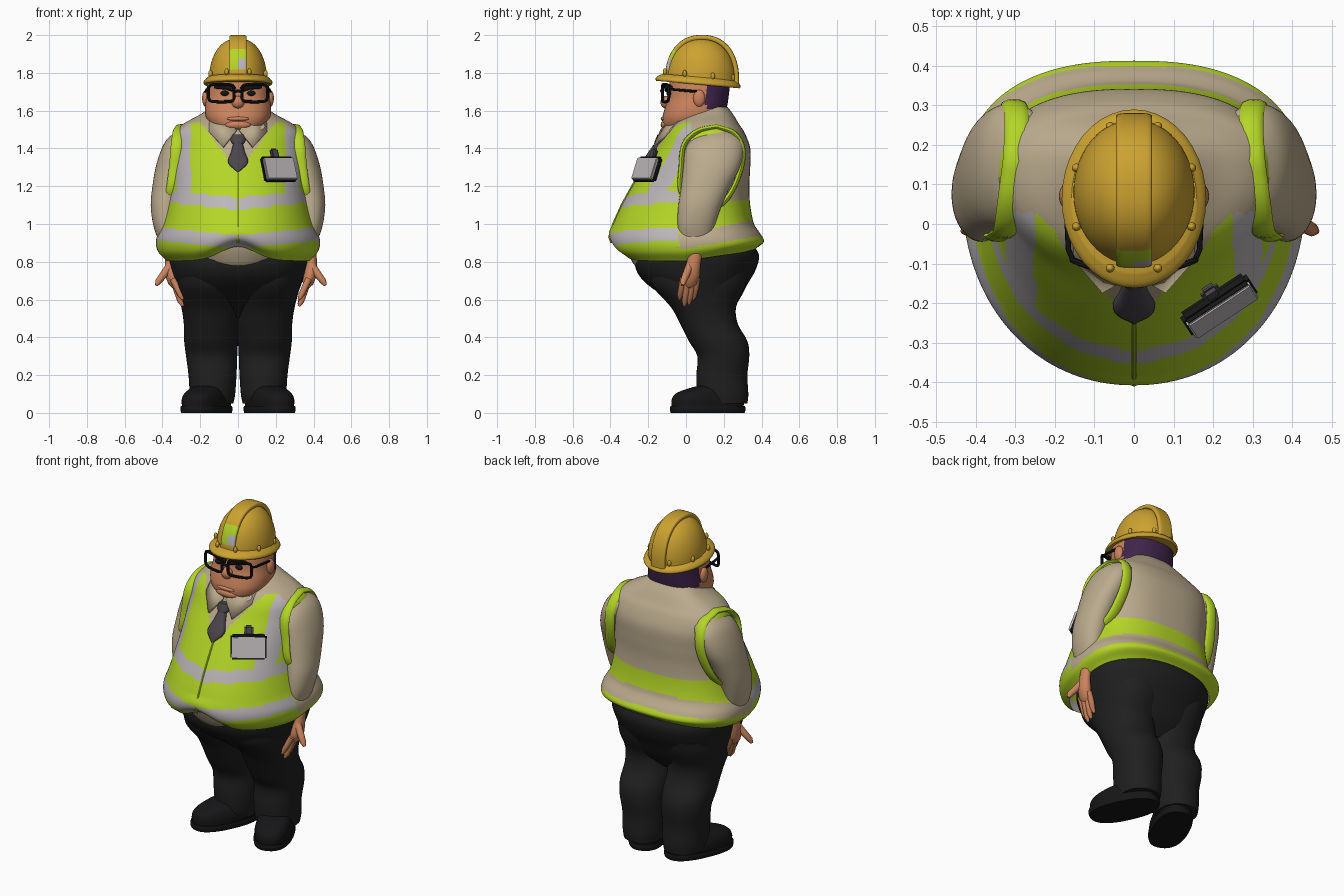
import bpy, bmesh, math
from mathutils import Vector, Matrix

cube = bpy.data.objects.get("Cube")
if cube:
    bpy.data.objects.remove(cube, do_unlink=True)


def material(name, r, g, b):
    m = bpy.data.materials.new(name)
    m.use_nodes = True
    m.diffuse_color = (r, g, b, 1)
    bsdf = m.node_tree.nodes["Principled BSDF"]
    bsdf.inputs["Base Color"].default_value = (r, g, b, 1)
    bsdf.inputs["Roughness"].default_value = 0.7
    return m


LIME = material("lime", 0.46, 0.67, 0.02)
KHAKI = material("khaki", 0.50, 0.41, 0.27)
SILVER = material("silver_grey", 0.50, 0.47, 0.48)
BLACK = material("trouser_black", 0.014, 0.014, 0.014)
SHOE = material("shoe_black", 0.008, 0.008, 0.009)
YELLOW = material("helmet_yellow", 0.60, 0.36, 0.03)
SKIN = material("skin", 0.60, 0.23, 0.11)
HAIR = material("purple_hair", 0.05, 0.018, 0.07)
TIE = material("tie_grey", 0.07, 0.06, 0.07)


def build(name, bm, mats, rule=None):
    bmesh.ops.recalc_face_normals(bm, faces=bm.faces)
    if rule:
        for f in bm.faces:
            f.material_index = mats.index(rule(f.calc_center_median()))
    me = bpy.data.meshes.new(name)
    bm.to_mesh(me)
    bm.free()
    for m in mats:
        me.materials.append(m)
    me.shade_smooth()
    me.set_sharp_from_angle(angle=math.radians(40))
    ob = bpy.data.objects.new(name, me)
    bpy.context.scene.collection.objects.link(ob)
    return ob


def spline(rows, n):
    """Smoothly subdivide a list of profile rows."""
    p = [Vector(r) for r in rows]
    p = [p[0] * 2 - p[1]] + p + [p[-1] * 2 - p[-2]]
    out = []
    for a, b, c, d in zip(p, p[1:], p[2:], p[3:]):
        for i in range(n):
            t = i / n
            out.append((b * 2 + (c - a) * t + (a * 2 - b * 5 + c * 4 - d) * t * t
                        + (b * 3 - a - c * 3 + d) * t ** 3) * 0.5)
    return out + [p[-2]]


def skin_rings(bm, rings, closed=False, caps=True):
    pairs = list(zip(rings, rings[1:])) + ([(rings[-1], rings[0])] if closed else [])
    for a, b in pairs:
        for i in range(len(a)):
            j = (i + 1) % len(a)
            bm.faces.new((a[i], a[j], b[j], b[i]))
    if caps and not closed:
        bm.faces.new(rings[0][::-1])
        bm.faces.new(rings[-1])


def power(v, p):
    return math.copysign(abs(v) ** (2 / p), v)


def loft(rows, sub=4, segs=40, wide=0.5, p=2.0, back_p=None, caps=True):
    """Rows of (z, x0, x1, y0, y1); wide is where the widest point sits in depth."""
    bm = bmesh.new()
    rings = []
    for z, x0, x1, y0, y1 in spline(rows, sub):
        cx, rx, cy = (x0 + x1) / 2, (x1 - x0) / 2, y0 + (y1 - y0) * wide
        ring = []
        for i in range(segs):
            a = math.tau * i / segs
            s = math.sin(a)
            q = back_p if back_p and s > 0 else p
            ring.append(bm.verts.new((cx + rx * power(math.cos(a), q),
                                      cy + power(s, q) * (y1 - cy if s > 0 else cy - y0), z)))
        rings.append(ring)
    skin_rings(bm, rings, caps=caps)
    return bm


def sym(rows):
    return [(z, -rx, rx, y0, y1) for z, rx, y0, y1 in rows]


def flip(rows, s):
    return [(z, *sorted((s * x0, s * x1)), y0, y1) for z, x0, x1, y0, y1 in rows]


def tube(path, radii, ref=(0, 1, 0), wu=1, wv=1, closed=False, segs=12, p=2.0):
    bm = bmesh.new()
    pts, n, rings = [Vector(q) for q in path], len(path), []
    for i, c in enumerate(pts):
        a = pts[i - 1] if closed or i else c
        b = pts[(i + 1) % n] if closed or i < n - 1 else c
        t = (b - a).normalized()
        u = (Vector(ref) - t * t.dot(Vector(ref))).normalized()
        v = t.cross(u)
        r = radii[i] if isinstance(radii, (list, tuple)) else radii
        rings.append([bm.verts.new(c + u * power(math.cos(k), p) * r * wu + v * power(math.sin(k), p) * r * wv)
                      for k in (math.tau * j / segs for j in range(segs))])
    skin_rings(bm, rings, closed)
    return bm


def ball(name, loc, size, mat):
    bm = bmesh.new()
    bmesh.ops.create_uvsphere(bm, u_segments=20, v_segments=12, radius=1,
                              matrix=Matrix.Translation(loc) @ Matrix.Diagonal((*size, 1)))
    build(name, bm, [mat])


def box(name, place, size, mat, bevel=0.01):
    bm = bmesh.new()
    bmesh.ops.create_cube(bm, size=1, matrix=Matrix.Diagonal((*size, 1)))
    bmesh.ops.bevel(bm, geom=bm.edges[:], offset=bevel, segments=2, affect='EDGES')
    bm.transform(place)
    build(name, bm, [mat])


# Safety vest over the shirt, coloured by region
vest = loft(sym([(0.805, .385, -.34, .36), (0.855, .428, -.395, .412), (0.92, .432, -.408, .395),
                 (1.0, .40, -.385, .36), (1.1, .375, -.34, .34), (1.2, .36, -.285, .335),
                 (1.3, .355, -.225, .34), (1.4, .352, -.16, .34), (1.48, .34, -.115, .312),
                 (1.53, .29, -.08, .28), (1.58, .20, -.02, .25), (1.62, .14, .03, .22)]),
            sub=8, segs=144, wide=0.6, p=2.1, back_p=2.45, caps=False)
for v in vest.verts:
    x, y, z = v.co
    low = max(0, min(1, (1.0 - z) / 0.18))
    v.co.z += low * (0.06 * y / 0.4 if y > 0 else 0.075 * math.exp(-(x / 0.13) ** 2))


def vest_colour(c):
    x, y, z = abs(c.x), c.y, c.z
    s, back = z - 0.1 * x, max(y, 0)
    if z > 1.565 or (z > 1.535 and x > 0.2) or (y < 0.05 and x < (z - 1.275) * 0.75):
        return KHAKI
    if y < -0.04 and (1.075 < s < 1.14 or 0.87 < s < 0.94):
        return SILVER
    if z > 1.14 and y < 0.03 and 0.25 < x < 0.325:
        return SILVER
    if y >= -0.04 and 0.87 + 0.17 * back < z < 0.95 + 0.2 * back:
        return KHAKI
    if z > 1.13 and y > 0.03 and x < 0.325 and not (x < 0.23 and y < 0.15):
        return KHAKI
    return LIME


build("vest", vest, [LIME, KHAKI, SILVER], vest_colour)
build("vest_zip", tube([(0, -.236, 1.28), (0, -.285, 1.2), (0, -.34, 1.1), (0, -.385, 1.0), (0, -.406, .93),
                        (0, -.395, .90)], .006, ref=(1, 0, 0), segs=8), [LIME])

# Shirt belly, collar and tie
build("shirt_belly", loft(sym([(.765, .17, -.255, .1), (.80, .24, -.285, .2), (.88, .30, -.32, .25),
                               (.95, .30, -.32, .25)])), [KHAKI])
for s, side in ((1, "left"), (-1, "right")):
    bm = bmesh.new()
    bm.faces.new([bm.verts.new((s * x, y, z)) for x, y, z in
                  ((.01, -.135, 1.50), (.08, -.175, 1.41), (.155, -.09, 1.49), (.15, -.02, 1.57), (.07, -.09, 1.56))])
    flap = build(side + "_collar", bm, [KHAKI])
    flap.modifiers.new("thickness", 'SOLIDIFY').thickness = 0.012
build("tie_knot", loft(sym([(1.42, .025, -.17, -.12), (1.44, .04, -.165, -.1), (1.475, .045, -.15, -.08)]),
                       segs=16), [TIE])
build("tie_blade", loft(sym([(1.275, .004, -.255, -.23), (1.325, .053, -.235, -.19), (1.38, .037, -.20, -.15),
                             (1.43, .024, -.165, -.12)]), segs=16, p=3), [TIE])

# Badge holder on the left chest
badge = Matrix.Translation((.215, -.205, 1.29)) @ Matrix.Rotation(.58, 4, 'Z') @ Matrix.Rotation(-.35, 4, 'X')
box("badge_case", badge, (.20, .035, .14), SHOE)
box("badge_card", badge @ Matrix.Translation((0, -.014, -.004)), (.19, .018, .118), SILVER, 0.004)
box("badge_clip", badge @ Matrix.Translation((0, .01, .09)), (.05, .025, .06), TIE)

# Trousers
build("trouser_hips", loft(sym([(.50, .20, .04, .2), (.58, .29, -.06, .27), (.68, .335, -.205, .325),
                                (.76, .36, -.265, .37), (.84, .375, -.26, .385), (.92, .36, -.2, .33)]),
                           wide=0.55, p=2.2), [BLACK])
leg = [(.05, .025, .245, .08, .325), (.10, .015, .255, .06, .33), (.20, .008, .262, .055, .325),
       (.30, .004, .275, .06, .335), (.38, .0, .285, .015, .325), (.47, -.005, .287, -.03, .275),
       (.56, -.01, .30, -.08, .265), (.66, -.02, .325, -.17, .31), (.74, -.02, .33, -.2, .33)]
shoe = [(.03, -.10, .10, -.20, .2), (.07, -.102, .102, -.20, .2), (.10, -.095, .095, -.18, .195),
        (.125, -.085, .085, -.12, .19), (.15, -.07, .07, -.02, .18)]
sole = [(0, -.105, .105, -.205, .205), (.018, -.108, .108, -.21, .21), (.036, -.106, .106, -.207, .207)]
arm = [(.92, .33, .425, -.035, .13), (1.0, .32, .45, -.045, .155), (1.1, .30, .462, -.04, .19),
       (1.2, .28, .453, -.025, .235), (1.3, .25, .436, -.015, .285), (1.39, .22, .408, -.005, .305),
       (1.45, .20, .375, .03, .29), (1.495, .19, .32, .09, .24)]
armhole = [(.30, .16, 1.515), (.313, .06, 1.49), (.323, -.01, 1.42), (.333, -.025, 1.3), (.35, -.025, 1.17),
           (.358, .06, 1.09), (.355, .16, 1.09), (.338, .235, 1.16), (.312, .29, 1.29), (.302, .30, 1.4),
           (.295, .255, 1.48)]
for s, side in ((1, "left"), (-1, "right")):
    build(side + "_trouser_leg", loft(flip(leg, s), p=2.2), [BLACK])
    place = Matrix.Translation((s * .167, .115, 0)) @ Matrix.Rotation(s * 0.42, 4, 'Z')
    for part, rows in (("_shoe", shoe), ("_shoe_sole", sole)):
        bm = loft(rows, p=2.4)
        bm.transform(place)
        build(side + part, bm, [SHOE])

    # Sleeve and the vest edge around it
    build(side + "_sleeve", loft(flip(arm, s), p=2.1), [KHAKI])
    loop = spline([(s * x, y, z) for x, y, z in armhole + armhole[:1]], 4)[:-1]
    build(side + "_armhole_trim", tube(loop, .014, ref=(1, 0, 0), wu=2.3, closed=True), [LIME])

    # Hands with four fingers and a thumb
    off = 0 if s > 0 else -0.03

    def hand(part, path, radii, **kw):
        build(side + part, tube([(s * (x + off), y, z) for x, y, z in path], radii, **kw), [SKIN])

    hand("_palm", [(.385, .06, .95), (.39, .05, .84), (.39, .04, .79), (.385, .03, .74), (.37, .02, .69), (.362, .015, .67)],
         [.04, .035, .037, .045, .04, .025], wv=0.75)
    for i in range(4):
        y, drop = -.022 + .025 * i, (.035, 0, .01, .035)[i]
        hand("_finger_%d" % (i + 1), [(.375, y + .005, .71), (.355, y, .65 + drop / 2), (.335, y - .01, .59 + drop),
                                      (.322, y - .012, .565 + drop)], [.017, .017, .015, .007])
    hand("_thumb", [(.39, .02, .78), (.425, 0, .73), (.452, -.015, .695), (.462, -.018, .675)],
         [.022, .02, .017, .008])

# Head with the hair at the back
head = loft(sym([(1.485, .09, -.08, .12), (1.515, .14, -.118, .17), (1.56, .168, -.125, .2), (1.61, .175, -.113, .215),
                 (1.67, .168, -.095, .225), (1.74, .163, -.088, .23), (1.80, .14, -.08, .21)]),
            sub=6, segs=64, p=2.35)
build("head", head, [SKIN, HAIR], lambda c: HAIR if c.z > 1.61 and c.y > 0.105 else SKIN)
ball("nose", (0, -.105, 1.645), (.034, .03, .034), SKIN)
ball("lower_lip", (0, -.118, 1.557), (.06, .016, .012), SKIN)
ball("chin", (0, -.108, 1.525), (.07, .026, .025), SKIN)
for s, side in ((1, "left"), (-1, "right")):
    ball(side + "_ear", (s * .17, .07, 1.665), (.02, .032, .045), SKIN)
    ball(side + "_eye", (s * .07, -.09, 1.692), (.022, .014, .014), SHOE)
    build(side + "_eyebrow", tube([(s * .015, -.10, 1.71), (s * .06, -.10, 1.728), (s * .125, -.078, 1.725)],
                                  [.014, .017, .008]), [SHOE])
    # Spectacle rims and arms
    rim = []
    for k in range(32):
        a = math.tau * k / 32
        x = .088 + .068 * power(math.cos(a), 5)
        rim.append((s * x, -.125 + 1.4 * x * x, 1.693 + .046 * power(math.sin(a), 5)))
    build(side + "_spectacle_rim", tube(rim, .008, closed=True, segs=8), [SHOE])
    build(side + "_spectacle_arm", tube([(s * .155, -.09, 1.715), (s * .166, -.065, 1.712), (s * .172, .07, 1.70)],
                                        .007, ref=(0, 0, 1), segs=8), [SHOE])
build("spectacle_bridge", tube([(-.022, -.125, 1.70), (0, -.13, 1.705), (.022, -.125, 1.70)], .008, segs=8), [SHOE])

# Hard hat: brim, dome, centre ridge, studs
tilt = Matrix.Translation((0, .065, 1.76)) @ Matrix.Rotation(-0.09, 4, 'X')
bm = loft(sym([(-.022, .178, -.222, .222), (-.012, .183, -.227, .227), (.002, .176, -.218, .218),
               (.018, .158, -.19, .195)]))
bm.transform(tilt)
build("helmet_brim", bm, [YELLOW])
dome = []
for k in range(9):
    a = math.radians(88 * k / 8)
    r = math.cos(a) ** 0.85
    dome.append((1.76 + .222 * math.sin(a), .154 * r, .08 - .185 * r, .08 + .185 * r))
build("helmet_dome", loft(sym(dome), segs=48), [YELLOW])


def ridge_colour(c):
    if c.y > 0 or not 1.82 < c.z < 1.92:
        return YELLOW
    return SILVER if c.x > 0.005 and c.z < 1.87 else LIME


arc = [(0, .085 + .182 * power(math.cos(a), 2.3), 1.765 + .222 * power(math.sin(a), 2.2))
       for a in (math.radians(-4 + 180 * k / 48) for k in range(49))]
build("helmet_ridge", tube(arc, 1, ref=(1, 0, 0), wu=.046, wv=.014, segs=24, p=4), [YELLOW, LIME, SILVER],
      ridge_colour)
for k in range(8):
    a = math.tau * (k + 0.5) / 8
    spot = tilt @ Vector((.158 * math.cos(a), .195 * math.sin(a), .03))
    ball("helmet_stud_%d" % (k + 1), spot, (.011, .011, .018), YELLOW)
